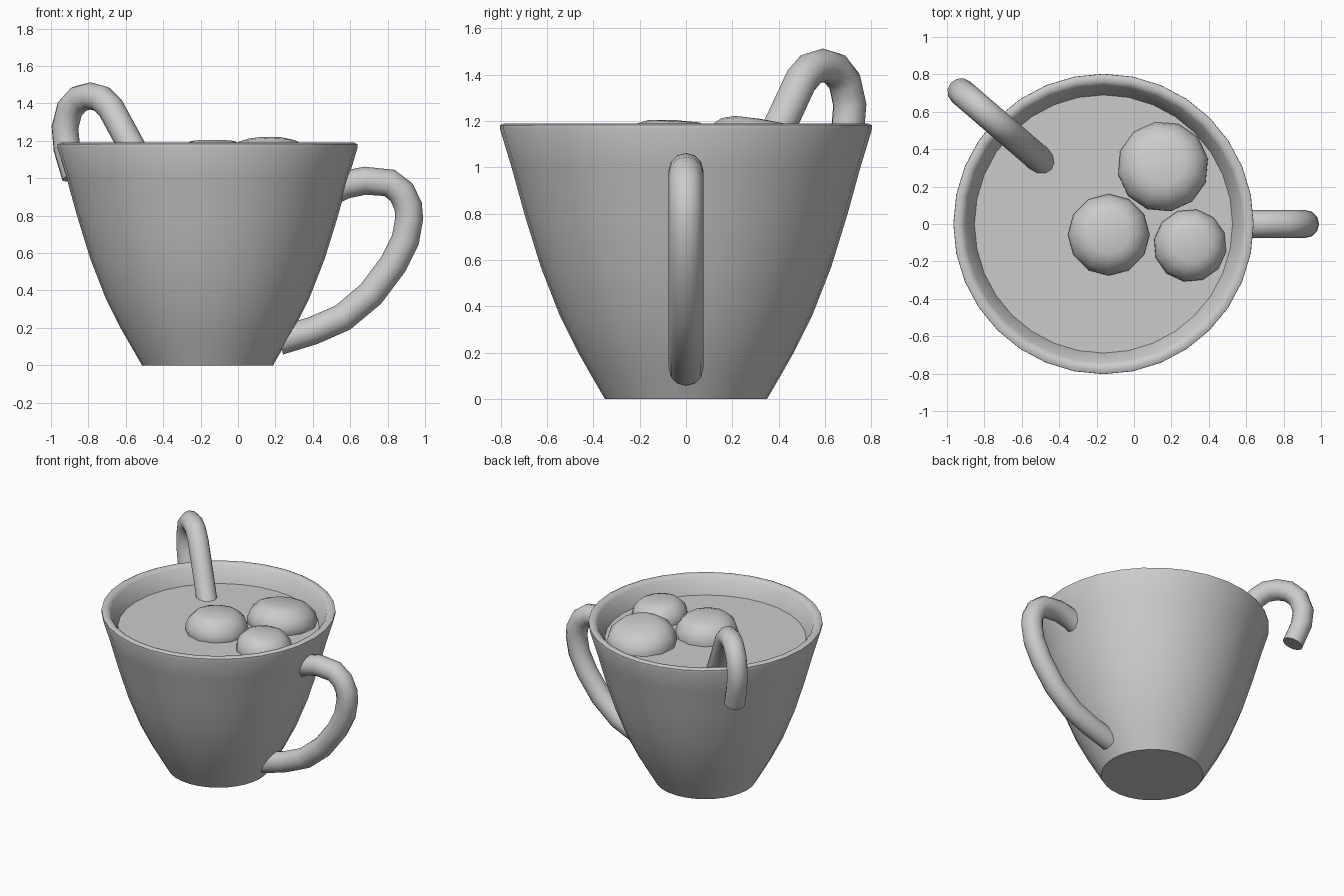
import bpy, bmesh, math

if "Cube" in bpy.data.objects:
    bpy.data.objects.remove(bpy.data.objects["Cube"])

CX = -0.163  # cup axis
LEVEL = 1.06  # liquid height


def smooth(ob, angle):
    bpy.ops.object.select_all(action='DESELECT')
    ob.select_set(True)
    bpy.context.view_layer.objects.active = ob
    bpy.ops.object.shade_smooth_by_angle(angle=math.radians(angle))


def lathe(name, profile, sides, loc, rot=(0, 0, 0), angle=40):
    bm = bmesh.new()
    vs = [bm.verts.new((r, 0, z)) for r, z in profile]
    edges = [bm.edges.new(p) for p in zip(vs, vs[1:])]
    bmesh.ops.spin(bm, geom=vs + edges, cent=(0, 0, 0), axis=(0, 0, 1),
                   angle=math.tau, steps=sides, use_duplicate=False)
    bmesh.ops.remove_doubles(bm, verts=bm.verts, dist=0.0005)
    bmesh.ops.recalc_face_normals(bm, faces=bm.faces)
    me = bpy.data.meshes.new(name)
    bm.to_mesh(me)
    bm.free()
    ob = bpy.data.objects.new(name, me)
    bpy.context.collection.objects.link(ob)
    ob.location = loc
    ob.rotation_euler = [math.radians(a) for a in rot]
    smooth(ob, angle)
    return ob


def tube(name, points, radius):
    cu = bpy.data.curves.new(name, 'CURVE')
    cu.dimensions = '3D'
    cu.bevel_depth = radius
    cu.bevel_resolution = 4
    cu.use_fill_caps = True
    sp = cu.splines.new('POLY')
    sp.points.add(len(points) - 1)
    for p, co in zip(sp.points, points):
        p.co = (*co, 1)
    ob = bpy.data.objects.new(name, cu)
    bpy.context.collection.objects.link(ob)
    bpy.ops.object.select_all(action='DESELECT')
    ob.select_set(True)
    bpy.context.view_layer.objects.active = ob
    bpy.ops.object.convert(target='MESH')
    ob = bpy.context.object
    bm = bmesh.new()
    bm.from_mesh(ob.data)
    bmesh.ops.remove_doubles(bm, verts=bm.verts, dist=0.0005)
    bmesh.ops.recalc_face_normals(bm, faces=bm.faces)
    bm.to_mesh(ob.data)
    bm.free()
    smooth(ob, 50)
    return ob


# Cup: outer wall, rounded rim, inner wall
lathe("cup", [(0, 0), (.35, 0), (.408, .1), (.465, .2), (.545, .36), (.627, .57),
              (.698, .8), (.753, 1.0), (.803, 1.165), (.802, 1.182), (.785, 1.19),
              (.76, 1.187), (.742, 1.17), (.69, LEVEL), (.54, .55), (.33, .12), (0, .12)],
      32, (CX, 0, 0))

# Liquid surface
lathe("drink", [(0, LEVEL), (.692, LEVEL)], 32, (CX, 0, 0))

# Handle on the right
tube("handle", [(x, 0, z) for x, z in [
    (.48, .92), (.57, .965), (.68, .987), (.81, .975), (.875, .925), (.91, .85), (.915, .785),
    (.895, .67), (.83, .54), (.71, .38), (.56, .255), (.4, .185), (.22, .13)]], .075)

# Hooked candy stick leaning over the rim
tube("candy_stick", [(x, .32 + (-.475 - x) * .86, z) for x, z in [
    (-.34, .75), (-.51, 1.06), (-.58, 1.19), (-.68, 1.375), (-.73, 1.425), (-.79, 1.44),
    (-.85, 1.425), (-.9, 1.37), (-.925, 1.27), (-.915, 1.16), (-.87, 1.01)]], .073)

# Floating marshmallows: rounded discs
half = [(0, 1), (.5, .96), (.72, .83), (.92, .5), (1, .12)]
for i, (x, y, z, r, h, rot) in enumerate([
        (-.135, -.058, 1.07, .218, .135, (-3, 0, 0)),
        (.155, .307, 1.075, .243, .135, (-9, 0, 10)),
        (.3, -.115, 1.065, .195, .122, (0, 4, 20))]):
    prof = half + [(a, -b) for a, b in reversed(half)]
    lathe(f"marshmallow_{i + 1}", [(a * r, b * h) for a, b in prof], 12, (x, y, z), rot, 60)
